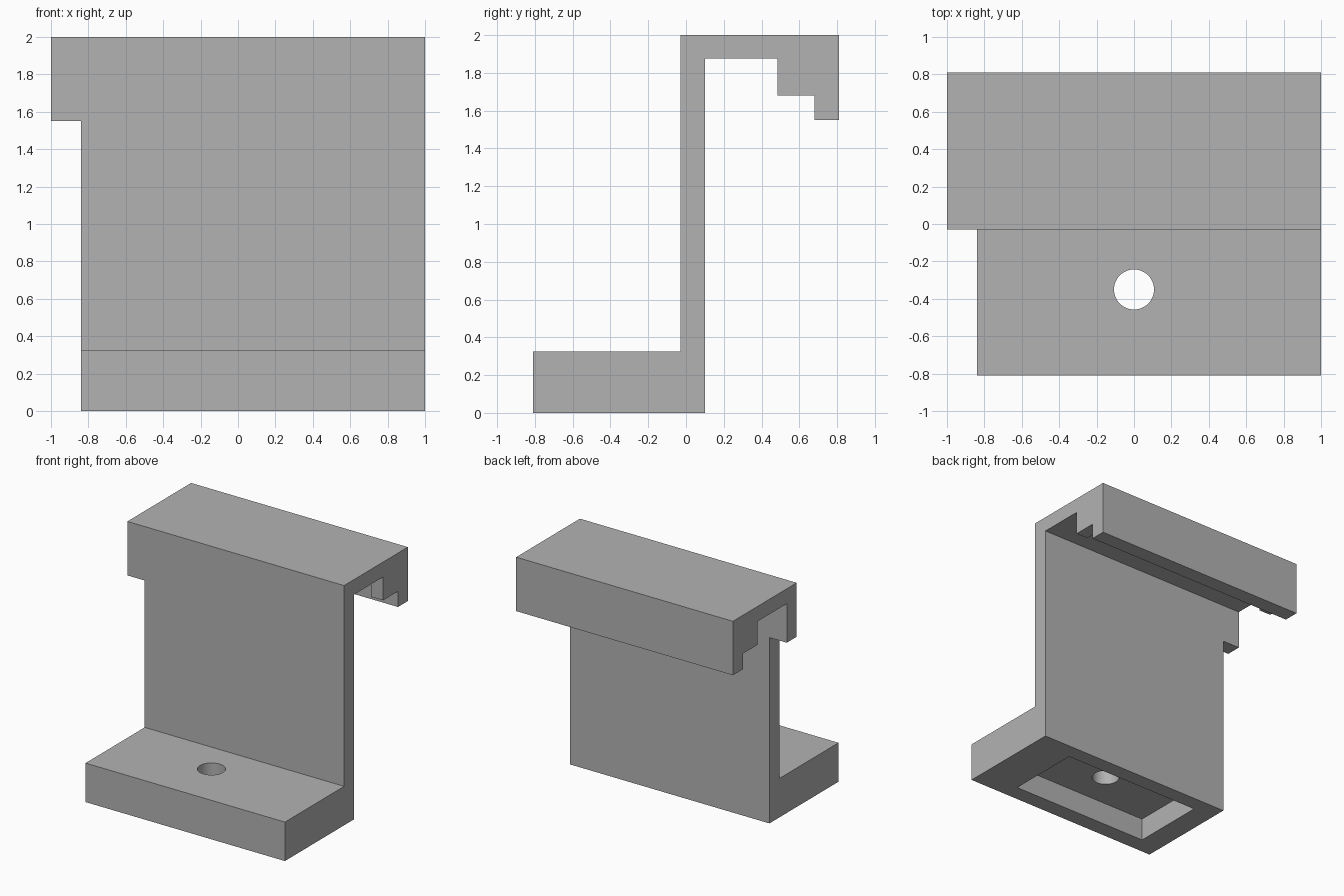
import bpy, bmesh
from mathutils import Matrix, Vector

if "Cube" in bpy.data.objects:
    bpy.data.objects.remove(bpy.data.objects["Cube"], do_unlink=True)

grey = bpy.data.materials.new("plain grey")
grey.use_nodes = True
color = (0.45, 0.45, 0.45, 1)
grey.diffuse_color = color
grey.node_tree.nodes["Principled BSDF"].inputs["Base Color"].default_value = color


def add_object(name, bm):
    bmesh.ops.recalc_face_normals(bm, faces=bm.faces)
    mesh = bpy.data.meshes.new(name)
    bm.to_mesh(mesh)
    bm.free()
    mesh.materials.append(grey)
    obj = bpy.data.objects.new(name, mesh)
    bpy.context.collection.objects.link(obj)
    return obj


def extrude_profile(name, points, x0, x1):
    """Extrude a (y, z) outline along x."""
    bm = bmesh.new()
    face = bm.faces.new([bm.verts.new((x0, y, z)) for y, z in points])
    new = bmesh.ops.extrude_face_region(bm, geom=[face])["geom"]
    verts = [v for v in new if isinstance(v, bmesh.types.BMVert)]
    bmesh.ops.translate(bm, verts=verts, vec=(x1 - x0, 0, 0))
    return add_object(name, bm)


def box(name, x0, x1, y0, y1, z0, z1):
    return extrude_profile(name, [(y0, z0), (y1, z0), (y1, z1), (y0, z1)], x0, x1)


def combine(target, tool, operation):
    tool.hide_render = True
    mod = target.modifiers.new(operation, "BOOLEAN")
    mod.operation = operation
    mod.solver = "EXACT"
    mod.object = tool
    bpy.context.view_layer.objects.active = target
    bpy.ops.object.modifier_apply(modifier=mod.name)
    bpy.data.objects.remove(tool, do_unlink=True)


# Foot, upright plate, top arm and hanging lip as one outline
bracket = extrude_profile("bracket", [
    (-0.81, 0), (0.1, 0), (0.1, 1.875), (0.68, 1.875), (0.68, 1.55),
    (0.81, 1.55), (0.81, 2), (-0.03, 2), (-0.03, 0.325), (-0.81, 0.325)], -1, 1)

# Lower part is narrower on the right side
combine(bracket, box("side_cutter", -1.2, -0.84, -1, 0.3, -0.1, 1.55), "DIFFERENCE")

# Pocket under the foot
combine(bracket, box("pocket_cutter", -0.645, 0.645, -0.67, -0.03, -0.1, 0.19), "DIFFERENCE")

# Round hole through the foot
bm = bmesh.new()
bmesh.ops.create_cone(bm, cap_ends=True, segments=48, radius1=0.107, radius2=0.107,
                      depth=1, matrix=Matrix.Translation(Vector((0, -0.35, 0.2))))
combine(bracket, add_object("hole_cutter", bm), "DIFFERENCE")

# Small tabs behind the lip at both ends
for x0, x1 in ((-1, -0.89), (0.89, 1)):
    combine(bracket, box("tab", x0, x1, 0.485, 0.74, 1.68, 1.94), "UNION")

bpy.ops.object.select_all(action="DESELECT")
bracket.select_set(True)
bpy.context.view_layer.objects.active = bracket
bpy.ops.object.shade_smooth_by_angle()
